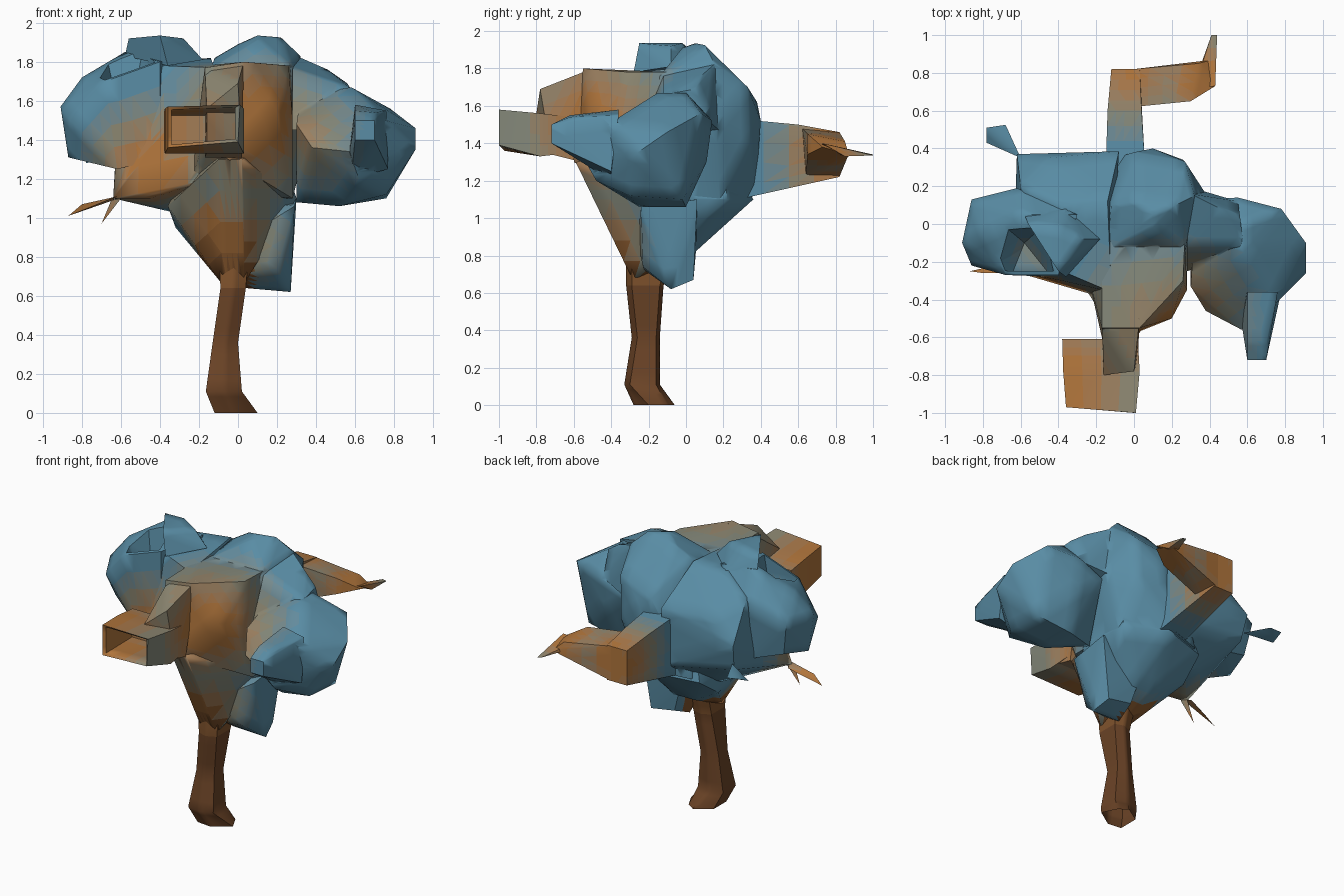
import bpy, bmesh, math
from mathutils import Vector

# Palette: blue foliage through tan to orange, then dark bark
STEPS = 12
BLUE, TAN, ORANGE, BARK = (Vector(c) for c in (
    (0.10, 0.265, 0.375), (0.25, 0.25, 0.18), (0.44, 0.18, 0.045), (0.15, 0.058, 0.02)))
PALETTE = []
for i in range(STEPS + 4):
    if i < STEPS:
        t = i / (STEPS - 1) * 2
        c = BLUE.lerp(TAN, t) if t < 1 else TAN.lerp(ORANGE, t - 1)
    else:
        c = ORANGE.lerp(BARK, (i - STEPS + 1) / 4)
    m = bpy.data.materials.new("leaf_tone_%02d" % i)
    m.diffuse_color = (*c, 1)
    PALETTE.append(m)

# Warm spots: centre and reach
WARM = [((0.12, -0.5, 1.5), 0.6), ((-0.35, -0.85, 1.45), 0.6), ((-0.45, -0.35, 1.25), 0.45),
        ((-0.02, 0.78, 1.35), 0.42), ((0.35, 0.75, 1.35), 0.4), ((-0.08, -0.35, 0.9), 0.42),
        ((-0.75, -0.25, 1.03), 0.25)]


def tone(p):
    if p.z < 0.95 and abs(p.x) < 0.2 and p.y < -0.02 and not (p.x > 0.07 and p.z > 0.5):
        return STEPS + min(3, max(0, int((0.95 - p.z) * 10)))
    w = max(1 - (p - Vector(c)).length / r for c, r in WARM)
    return int(min(1, max(0, w * 1.4)) * (STEPS - 1))


def smooth(ob):
    bpy.ops.object.select_all(action='DESELECT')
    ob.select_set(True)
    bpy.context.view_layer.objects.active = ob
    bpy.ops.object.shade_smooth_by_angle(angle=math.radians(55))


def finish(name, bm, cuts=3):
    """Subdivide for colour steps, tint every face, shade."""
    bmesh.ops.subdivide_edges(bm, edges=bm.edges[:], cuts=cuts, use_grid_fill=True)
    bmesh.ops.recalc_face_normals(bm, faces=bm.faces[:])
    for f in bm.faces:
        f.material_index = tone(f.calc_center_median())
    me = bpy.data.meshes.new(name)
    for m in PALETTE:
        me.materials.append(m)
    bm.to_mesh(me)
    bm.free()
    ob = bpy.data.objects.new(name, me)
    bpy.context.collection.objects.link(ob)
    smooth(ob)
    return ob


def hull(name, *pts, cuts=3):
    """Faceted lump around a few corner points."""
    bm = bmesh.new()
    for p in pts:
        bm.verts.new(p)
    bmesh.ops.convex_hull(bm, input=bm.verts[:])
    bmesh.ops.delete(bm, geom=[v for v in bm.verts if not v.link_faces], context='VERTS')
    return finish(name, bm, cuts)


def loft(name, rings, caps):
    bm = bmesh.new()
    loops = [[bm.verts.new(p) for p in r] for r in rings]
    n = len(loops[0])
    for a, b in zip(loops, loops[1:]):
        for i in range(n):
            j = (i + 1) % n
            bm.faces.new((a[i], a[j], b[j], b[i]))
    for k in caps:
        bm.faces.new(loops[k])
    return finish(name, bm)


def combine(base, others, operation):
    """Apply booleans and drop the used operands."""
    for o in others:
        b = base.modifiers.new(o.name, 'BOOLEAN')
        b.operation, b.solver, b.object = operation, 'EXACT', o
        bpy.context.view_layer.objects.active = base
        bpy.ops.object.modifier_apply(modifier=b.name)
        bpy.data.objects.remove(o)
    smooth(base)


def section(z, x0, x1, y0, y1):
    """Boxy six-sided trunk section."""
    xm = (x0 + x1) / 2
    return [(x0, y0 + .02, z), (xm, y0, z), (x1, y0 + .03, z), (x1, y1 - .02, z), (xm, y1, z), (x0, y1 - .03, z)]


def slot(y, x0, x1, z0, z1):
    return [(x0, y, z0), (x1, y, z0), (x1, y, z1), (x0, y, z1)]


# Trunk, open below, with a spread foot
foot = [(-.12, -.27, 0), (-.02, -.28, 0), (.10, -.20, 0), (.05, -.10, 0), (-.01, -.06, 0), (-.12, -.13, 0)]
loft("trunk", [foot, section(.11, -.165, .02, -.33, -.14),
               section(.36, -.13, 0, -.29, -.14), section(.64, -.09, .04, -.32, -.12),
               section(.88, -.10, .06, -.32, -.05)], ())

# Crown centre: high back dome and lower front shelf
core = hull("crown", (.10, .05, 1.935), (.22, .10, 1.925), (.0, .12, 1.89), (.32, .15, 1.83),
            (.27, .33, 1.70), (.0, .38, 1.62), (-.12, .10, 1.82), (.27, -.14, 1.76), (-.14, -.14, 1.76),
            (.10, -.02, 1.91), (.28, -.24, 1.10), (.28, .18, 1.10), (.0, .37, 1.12), (.38, .16, 1.50),
            (.26, .34, 1.4), (.10, .40, 1.52), (-.25, -.25, 1.15), (-.25, .30, 1.10))
shelf = hull("crown_front", (.26, -.30, 1.78), (.03, -.55, 1.80), (-.17, -.55, 1.77), (.20, -.50, 1.55),
             (.28, -.35, 1.50), (-.17, -.60, 1.42), (-.05, -.60, 1.30), (-.25, -.25, 1.15),
             (.28, -.24, 1.10), (-.17, -.10, 1.78), (.27, -.05, 1.78), (.25, .05, 1.2), (-.2, .05, 1.2))

# Flare where the trunk opens into the crown
flare = hull("crown_flare", (-.10, -.30, .80), (.05, -.30, .80), (.06, .05, .82), (-.10, .05, .82),
             (-.08, -.28, .66), (.03, -.28, .66), (-.23, -.02, .91), (-.32, .10, .95), (-.36, -.18, 1.06),
             (-.06, -.49, 1.10), (.03, -.49, 1.10), (.30, -.14, 1.10), (.28, .22, 1.10), (.0, .36, 1.10),
             (-.30, .28, 1.08), (-.10, -.59, 1.30), (.02, -.59, 1.30), (-.2, .2, 1.4), (.2, .2, 1.4))

# Crown between centre and left lobe
mid = hull("crown_left_mid", (-.60, .20, 1.70), (-.62, .37, 1.45), (-.45, .35, 1.60), (-.60, .33, 1.27),
           (-.08, .385, 1.58), (-.08, .38, 1.18), (-.64, -.25, 1.10), (-.45, -.28, 1.10),
           (-.38, -.30, 1.50), (-.14, .12, 1.82), (-.12, -.36, 1.77), (-.34, .10, 1.03),
           (-.62, .05, 1.22), (-.13, -.40, 1.20), (-.38, .10, 1.80), (-.38, -.25, 1.78))

# Left lobe and the raised crest on it
lobe = hull("left_lobe", (-.91, -.10, 1.57), (-.86, .13, 1.58), (-.62, .19, 1.68), (-.87, -.10, 1.31),
            (-.62, -.26, 1.25), (-.80, -.05, 1.72), (-.68, -.27, 1.70), (-.58, .05, 1.85),
            (-.40, -.27, 1.80), (-.40, -.28, 1.30), (-.86, -.22, 1.50), (-.60, .15, 1.28),
            (-.30, .05, 1.82), (-.82, .10, 1.35))
crest = hull("left_crest", (-.56, .0, 1.92), (-.40, -.02, 1.935), (-.40, -.25, 1.935), (-.28, -.08, 1.92),
             (-.58, .05, 1.83), (-.18, -.08, 1.81), (-.36, -.28, 1.78), (-.36, .08, 1.80))

# Right lobe drawn out to a blunt forward spur, and its bridge to the centre
right = hull("right_lobe", (.91, -.10, 1.46), (.91, -.26, 1.35), (.78, .08, 1.56), (.55, .14, 1.52),
             (.37, .13, 1.45), (.76, -.02, 1.10), (.76, -.30, 1.12), (.52, .0, 1.06), (.52, -.25, 1.06),
             (.30, -.08, 1.08), (.30, -.33, 1.48), (.38, -.46, 1.36), (.57, -.56, 1.34), (.75, -.42, 1.50),
             (.58, -.15, 1.67), (.58, .0, 1.67), (.32, -.05, 1.62), (.55, .11, 1.30), (.62, -.48, 1.20))
spur = hull("right_spur", (.60, -.72, 1.40), (.70, -.72, 1.40), (.60, -.72, 1.50), (.70, -.72, 1.50),
            (.57, -.53, 1.33), (.77, -.40, 1.25), (.60, -.36, 1.58), (.76, -.36, 1.55), (.58, -.40, 1.2),
            (.60, -.62, 1.55), (.70, -.62, 1.54))
bridge = hull("right_bridge", (.30, .16, 1.83), (.28, -.12, 1.76), (.46, .08, 1.76), (.56, .05, 1.69),
              (.58, -.12, 1.66), (.55, .12, 1.52), (.28, .20, 1.45), (.28, -.25, 1.45), (.45, -.2, 1.45))

# Front branch root and straight back branch
root = hull("front_branch_root", (-.17, -.50, 1.77), (.03, -.50, 1.80), (-.16, -.80, 1.56),
            (.0, -.78, 1.69), (-.17, -.60, 1.31), (.02, -.60, 1.31), (-.16, -.72, 1.34), (.02, -.72, 1.34))
back = hull("back_branch", *slot(.28, -.15, .06, 1.10, 1.53), *slot(.60, -.14, .04, 1.18, 1.50),
            *slot(.82, -.12, .03, 1.22, 1.46))

# One closed crown shell, then the deep pit left of the crest
combine(core, [shelf, flare, mid, lobe, right, spur, bridge, root, back], 'UNION')
pit = hull("pit_cutter", (-.58, -.10, 1.40), (-.80, -.24, 1.95), (-.70, .0, 1.95), (-.47, .0, 1.95),
           (-.40, -.25, 1.95), (-.64, -.25, 1.62), (-.46, -.25, 1.60))
combine(core, [pit], 'DIFFERENCE')
combine(core, [crest], 'UNION')

# Open-ended cup on the front branch
loft("front_branch_cup", [
    slot(-.61, -.38, .02, 1.35, 1.54), slot(-.78, -.375, .03, 1.33, 1.56),
    [(-.36, -.97, 1.36), (.0, -1.0, 1.39), (.01, -1.0, 1.58), (-.36, -.97, 1.57)],
    [(-.34, -.96, 1.375), (-.015, -.98, 1.405), (-.015, -.98, 1.565), (-.34, -.96, 1.555)],
    slot(-.66, -.35, -.01, 1.37, 1.525)], (0, -1))

# Back branch bend to the right with a flat tip
hull("back_branch_bend", (.0, .64, 1.22), (.0, .82, 1.22), (.0, .62, 1.48), (.0, .82, 1.46),
     (.30, .65, 1.34), (.34, .85, 1.34), (.30, .65, 1.45), (.34, .85, 1.41), (.43, .73, 1.38),
     (.42, .87, 1.34))
hull("back_branch_tip", (.43, .73, 1.40), (.32, .72, 1.38), (.36, .86, 1.34), (.41, 1.0, 1.34),
     (.44, 1.0, 1.335), (.43, .85, 1.33))

# Hanging lobe beside the trunk
hull("hanging_lobe", (.04, -.10, .64), (.27, -.08, .62), (.24, .04, .67), (.06, .04, .70),
     (.05, -.22, .72), (.20, -.23, .74), (.23, -.22, .85), (.29, -.24, 1.06), (.30, .06, 1.10),
     (.0, -.26, .88), (.0, .06, .90), (.0, .0, 1.1))

# Small loose leaf tips on the left
hull("lower_leaf_tip", (-.87, -.25, 1.01), (-.80, -.26, 1.07), (-.62, -.26, 1.11), (-.64, -.20, 1.09), cuts=1)
hull("lower_leaf_spike", (-.70, -.25, .97), (-.65, -.26, 1.09), (-.62, -.22, 1.10), (-.60, -.26, 1.10), cuts=1)
hull("back_leaf_tip", (-.78, .51, 1.32), (-.68, .525, 1.31), (-.64, .39, 1.31), (-.78, .43, 1.28),
     (-.60, .35, 1.32), cuts=1)
